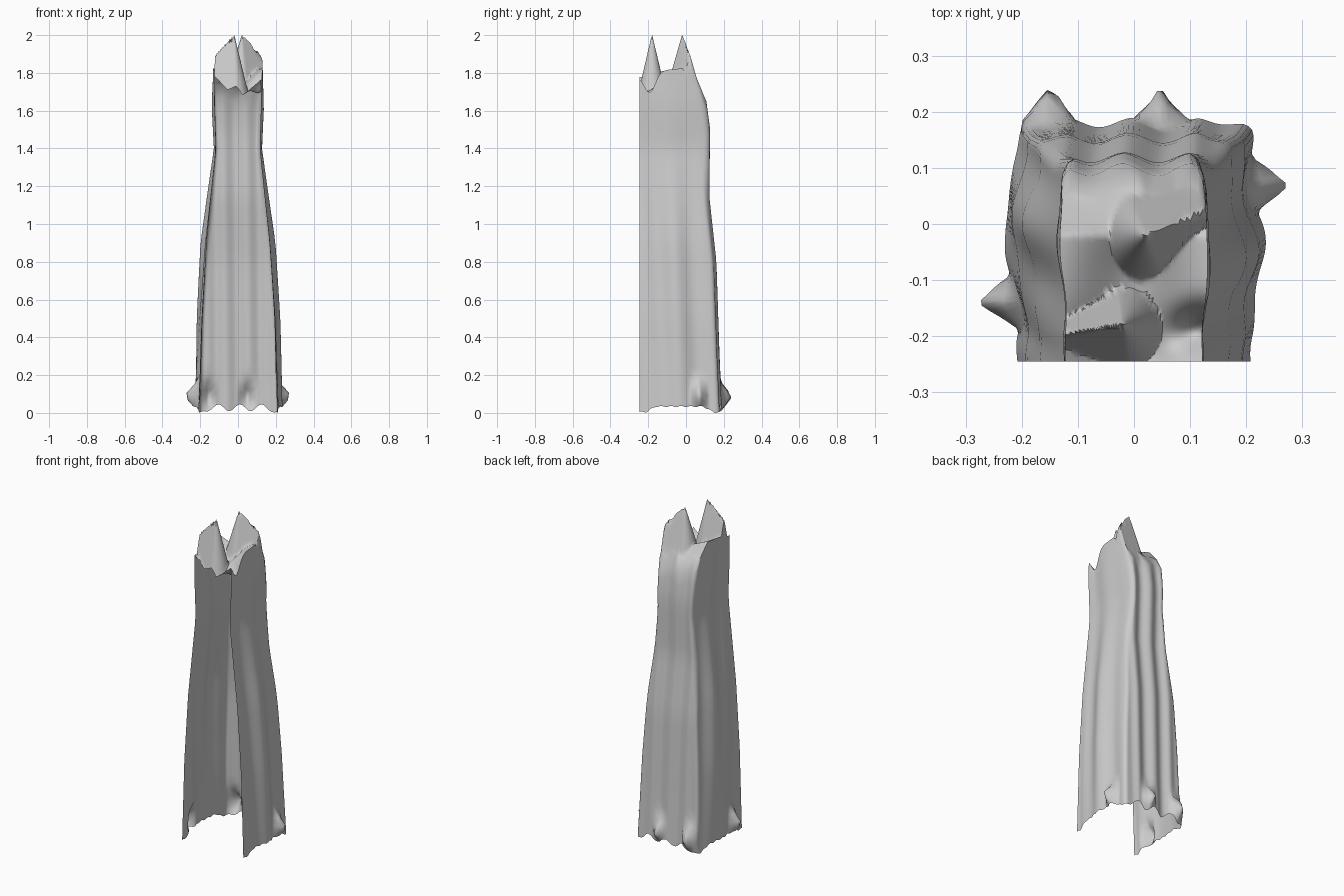
import bpy, bmesh, math
from mathutils import Vector

if "Cube" in bpy.data.objects:
    bpy.data.objects.remove(bpy.data.objects["Cube"])

FRONT = -0.245


def lerp_table(table, z):
    for (z0, a), (z1, b) in zip(table, table[1:]):
        if z <= z1:
            return a + (b - a) * max(0, (z - z0) / (z1 - z0))
    return table[-1][1]


HALF_WIDTH = [(0, .208), (.5, .193), (.9, .168), (1.4, .116), (1.65, .125), (1.9, .12)]
BACK = [(0, .178), (.3, .165), (.8, .148), (1.15, .110), (1.5, .115), (1.7, .088), (1.8, .05)]
BULGE = [(0, 1.0), (.9, 1.0), (1.4, .4), (1.6, .55), (1.9, .3)]


def outline(z):
    """U-shaped section, open at the front: list of (point, outward normal)."""
    w, b, r = lerp_table(HALF_WIDTH, z), lerp_table(BACK, z), 0.02
    half = []
    for i in range(40):
        half.append((Vector((w, FRONT + (b - r - FRONT) * i / 40)), Vector((1, 0))))
    for i in range(4):
        a = math.pi / 2 * i / 4
        n = Vector((math.cos(a), math.sin(a)))
        half.append((Vector((w - r, b - r)) + n * r, n))
    for i in range(18):
        half.append((Vector(((w - r) * (1 - i / 18), b)), Vector((0, 1))))
    left = [(Vector((-p.x, p.y)), Vector((-n.x, n.y))) for p, n in half]
    return left + [(Vector((0, b)), Vector((0, 1)))] + half[::-1]


def ridge(x, y, a, b, slope):
    """Pointed fold rising along the line a-b."""
    d = Vector((b[0] - a[0], b[1] - a[1]))
    v = Vector((x - a[0], y - a[1]))
    t = min(1, max(0, v.dot(d) / d.dot(d)))
    return a[2] + (b[2] - a[2]) * t - slope * (v - d * t).length


def bump(x, y, cx, cy, sx, sy):
    return math.exp(-((x - cx) / sx) ** 2 - ((y - cy) / sy) ** 2)


def roof_height(x, y):
    z = 1.83 - 1.2 * max(0, y + .02)
    z -= .14 * bump(x, y, 0, FRONT, .12, .09)         # sagging front edge
    z -= .09 * bump(x, y, 0, -.1, .09, .10)           # hollow middle
    z -= .09 * bump(x, y, .12, -.19, .05, .04)        # notch on the right
    z += .05 * bump(x, y, -.08, .10, .025, .03) + .05 * bump(x, y, .02, .10, .025, .03)
    return max(z, ridge(x, y, (-.12, -.195, 1.9), (-.02, -.18, 2.005), 4.2),
               ridge(x, y, (.12, .02, 1.9), (.02, -.02, 2.005), 3.5))


# Points where the hem flicks outward
FLICKS = [(.205, .07, .09), (-.205, -.14, .09), (-.155, .178, .08), (.05, .178, .08)]


def drape(p, nrm, z):
    """Broad side bulge, soft back folds and hem flicks."""
    side = abs(nrm.x)
    y = p.y - (.02 if p.x < 0 else -.02)
    span = min(1, (p.y - FRONT) / .05)
    off = side * span * lerp_table(BULGE, z) * (.026 * math.exp(-((y + .03) / .08) ** 2)
                                                + .005 * math.sin(38 * p.y + 3 * z + p.x * 9))
    back = min(1, max(0, 1 - abs(p.x) / .17) * 3)
    off += (1 - side) * back * (.009 * math.cos(p.x * 52 + .6 * z) + .004)
    for fx, fy, amount in FLICKS:
        near = max(0, 1 - (p - Vector((fx, fy))).length / .05)
        off += amount * near * max(0, 1 - abs(z - .09) / .09)
    q = p + nrm * off
    return q.x, max(FRONT, q.y)


bm = bmesh.new()
n = len(outline(0))
top = outline(1.78)

# Ragged hem: long points at the four corners, scallops between
hem = []
for p, nrm in outline(0):
    if abs(nrm.x) > .5:
        d = min(p.y - FRONT, .178 - p.y)
        hem.append(max(0, min(.03, d * .6 - .02)) + .008 * math.sin(p.y * 60) ** 2)
    else:
        d = .205 - abs(p.x)
        hem.append(min(.045, d * .9) * (.6 + .4 * math.sin(p.x * 55 + 1)))
lowest = min(hem)

# Walls from the hem up to the roof edge
rows, levels = [], 30
rim = [drape(p, nrm, 1.78) for p, nrm in top]
rim_z = [roof_height(x, y) for x, y in rim]
for j in range(levels):
    t = (j / levels) ** 1.2
    row = []
    for i in range(n):
        z0 = hem[i] - lowest
        z = z0 + (rim_z[i] - z0) * t
        p, nrm = outline(z)[i]
        row.append(bm.verts.new((*drape(p, nrm, z), z)))
    rows.append(row)

# Crumpled roof: shrink the rim toward the middle of the front edge
for j in range(36):
    k = 1 - j / 36
    row = []
    for x, y in rim:
        px, py = x * k, FRONT + (y - FRONT) * k
        row.append(bm.verts.new((px, py, roof_height(px, py))))
    rows.append(row)

for a, b in zip(rows, rows[1:]):
    for i in range(n - 1):
        bm.faces.new((a[i], b[i], b[i + 1], a[i + 1]))
bm.faces.new(rows[-1])
bmesh.ops.triangulate(bm, faces=[f for f in bm.faces if len(f.verts) > 4])
bmesh.ops.recalc_face_normals(bm, faces=bm.faces)

mesh = bpy.data.meshes.new("draped_cloth")
bm.to_mesh(mesh)
bm.free()
cloth = bpy.data.objects.new("draped_cloth", mesh)
bpy.context.collection.objects.link(cloth)
bpy.context.view_layer.objects.active = cloth
cloth.select_set(True)
bpy.ops.object.shade_smooth_by_angle(angle=math.radians(60))
